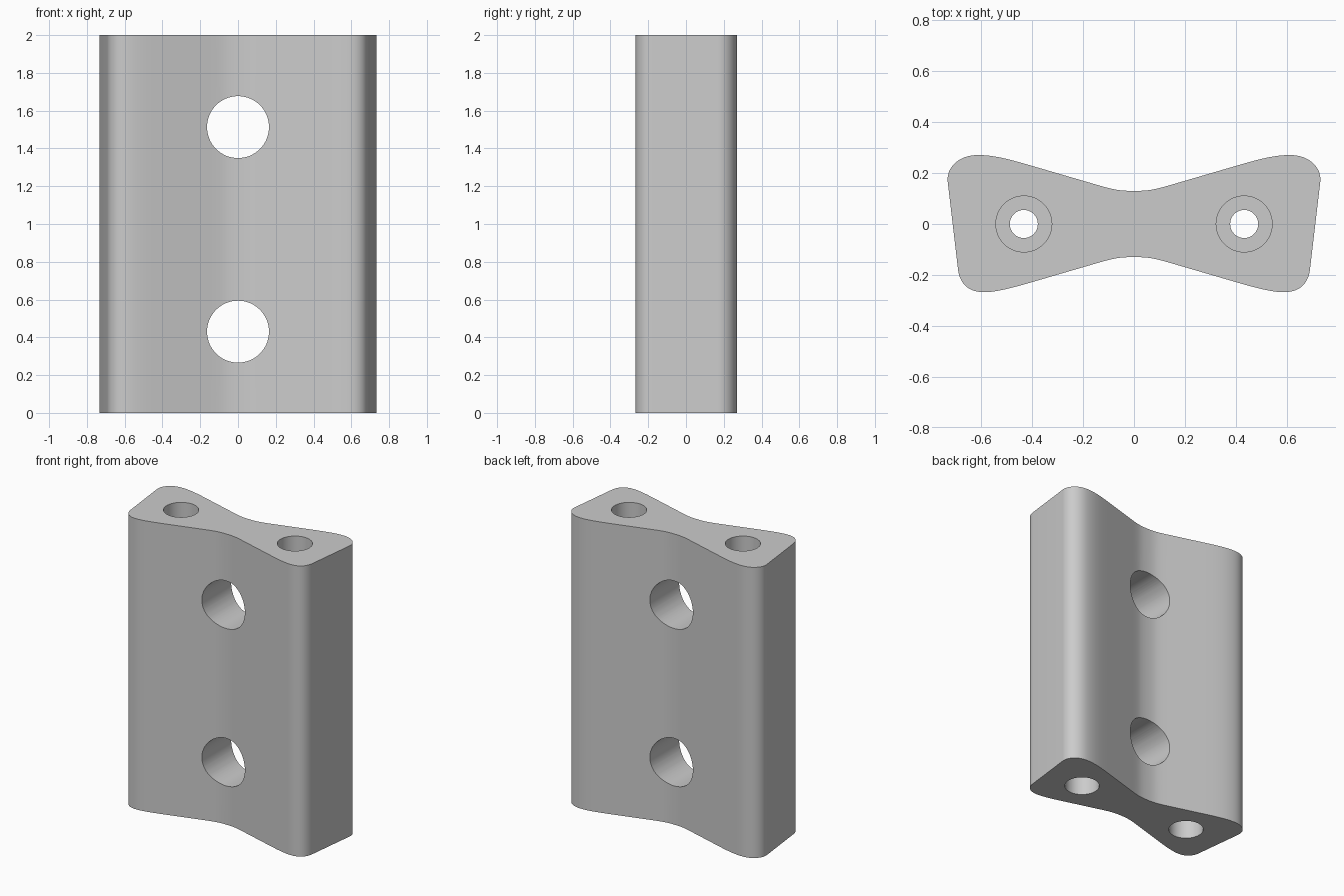
import bpy, bmesh, math
from mathutils import Vector
from mathutils.geometry import interpolate_bezier

if "Cube" in bpy.data.objects:
    bpy.data.objects.remove(bpy.data.objects["Cube"])

HEIGHT = 2.0


def finish(name, bm):
    bmesh.ops.recalc_face_normals(bm, faces=bm.faces[:])
    mesh = bpy.data.meshes.new(name)
    bm.to_mesh(mesh)
    bm.free()
    ob = bpy.data.objects.new(name, mesh)
    bpy.context.collection.objects.link(ob)
    return ob


def lathe(name, profile, origin, axis, n=64):
    # closed solid of revolution from (radius, height) pairs
    bm = bmesh.new()
    rings = []
    for r, h in profile:
        ring = []
        for i in range(n):
            a = 2 * math.pi * i / n
            c, s = r * math.cos(a), r * math.sin(a)
            p = (c, s, h) if axis == 'Z' else (c, h, s)
            ring.append(bm.verts.new(Vector(origin) + Vector(p)))
        rings.append(ring)
    for a, b in zip(rings, rings[1:]):
        for i in range(n):
            j = (i + 1) % n
            bm.faces.new((a[i], a[j], b[j], b[i]))
    bm.faces.new(rings[0])
    bm.faces.new(rings[-1])
    return finish(name, bm)


# right half of the waisted outline: start, handle, handle, end
segments = [
    ((0, .13), (.063, .13), (.085, .136), (.17, .161)),
    ((.42, .234), (.51, .26), (.56, .271), (.615, .271)),
    ((.615, .271), (.69, .271), (.739, .22), (.732, .165)),
    ((.692, -.175), (.686, -.235), (.65, -.268), (.59, -.268)),
    ((.59, -.268), (.55, -.268), (.50, -.257), (.42, -.234)),
    ((.17, -.161), (.085, -.136), (.063, -.13), (0, -.13)),
]
half = []
for seg in segments:
    a, h1, h2, b = [Vector((*p, 0)) for p in seg]
    for p in interpolate_bezier(a, h1, h2, b, 13):
        if not half or (p - half[-1]).length > 1e-4:
            half.append(p)
outline = half + [Vector((-p.x, p.y, 0)) for p in reversed(half[1:-1])]

# extruded body
bm = bmesh.new()
base = bm.faces.new([bm.verts.new(p) for p in outline])
ext = bmesh.ops.extrude_face_region(bm, geom=[base])
bmesh.ops.translate(bm, vec=(0, 0, HEIGHT),
                    verts=[g for g in ext['geom'] if isinstance(g, bmesh.types.BMVert)])
body = finish("spacer_body", bm)

# two cross holes, and two stepped vertical bores
cutters = [lathe("cross_hole", [(.164, -.5), (.164, .5)], (0, 0, z), 'Y')
           for z in (.43, 1.513)]
bore = [(.11, -.1), (.11, .5), (.055, .5), (.055, 1.5), (.11, 1.5), (.11, 2.1)]
cutters += [lathe("stepped_bore", bore, (x, 0, 0), 'Z') for x in (-.433, .433)]

bpy.context.view_layer.objects.active = body
body.select_set(True)
for cutter in cutters:
    mod = body.modifiers.new("cut", 'BOOLEAN')
    mod.operation = 'DIFFERENCE'
    mod.solver = 'EXACT'
    mod.object = cutter
    bpy.ops.object.modifier_apply(modifier=mod.name)
    bpy.data.objects.remove(cutter)

bpy.ops.object.select_all(action='DESELECT')
body.select_set(True)
bpy.ops.object.shade_smooth_by_angle(angle=math.radians(30))
